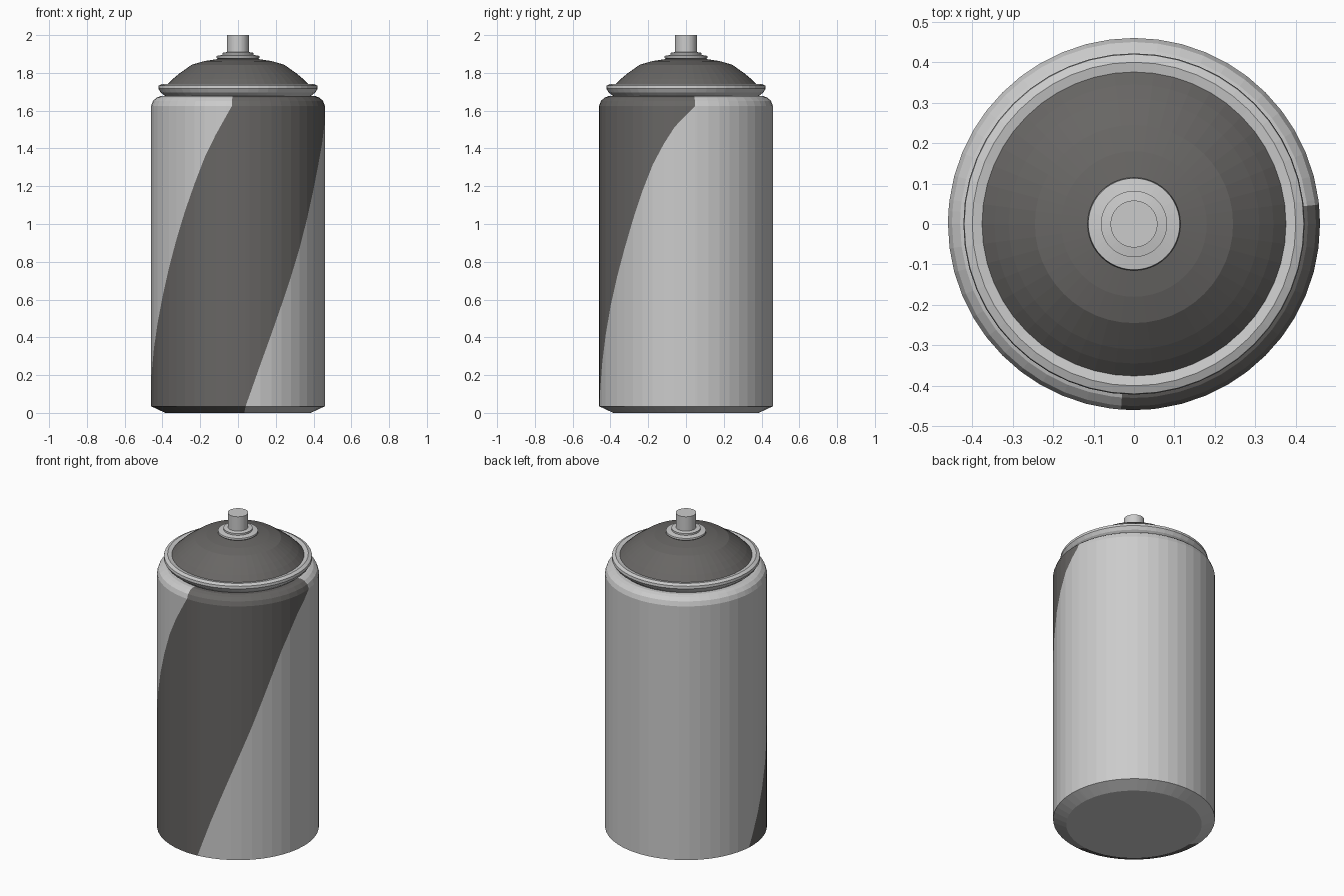
import bpy, bmesh, math

if "Cube" in bpy.data.objects:
    bpy.data.objects.remove(bpy.data.objects["Cube"])

SEG = 48


def material(name, rgb):
    m = bpy.data.materials.new(name)
    m.diffuse_color = (*rgb, 1)
    m.use_nodes = True
    m.node_tree.nodes["Principled BSDF"].inputs["Base Color"].default_value = m.diffuse_color
    return m


LIGHT = material("light grey", (0.60, 0.60, 0.60))
DARK = material("dark grey", (0.138, 0.133, 0.128))


def point(r, deg, z):
    # angle is measured from the front (-y) towards +x
    a = math.radians(deg)
    return (r * math.sin(a), -r * math.cos(a), z)


def finish(bm, name, mats):
    bmesh.ops.remove_doubles(bm, verts=bm.verts, dist=1e-5)
    bmesh.ops.recalc_face_normals(bm, faces=bm.faces)
    me = bpy.data.meshes.new(name)
    bm.to_mesh(me)
    bm.free()
    for m in mats:
        me.materials.append(m)
    ob = bpy.data.objects.new(name, me)
    bpy.context.collection.objects.link(ob)
    return ob


def add_face(bm, pts, mat=0):
    unique = [p for i, p in enumerate(pts) if math.dist(p, pts[i - 1]) > 1e-5]
    if len(unique) > 2:
        bm.faces.new([bm.verts.new(p) for p in unique]).material_index = mat


def lathe(name, profile, mat):
    bm = bmesh.new()
    for (r0, z0), (r1, z1) in zip(profile, profile[1:]):
        for i in range(SEG):
            a, b = 360 * i / SEG, 360 * (i + 1) / SEG
            add_face(bm, [point(r0, a, z0), point(r0, b, z0),
                          point(r1, b, z1), point(r1, a, z1)])
    return finish(bm, name, [mat])


def curve(a, pts):
    # piecewise height of a stripe edge at an angle, clamped at the ends
    if a <= pts[0][0]:
        return pts[0][1]
    for (a0, z0), (a1, z1) in zip(pts, pts[1:]):
        if a <= a1:
            return z0 + (z1 - z0) * (a - a0) / (a1 - a0)
    return pts[-1][1]


# Can body with a spiral stripe cut into the wall
R, Z0, Z1 = 0.46, 0.035, 1.625
LOWER = [(5, Z0), (16, 0.28), (28, 0.53), (46, 0.89), (58, 1.14), (70, 1.36), (83, 1.52), (96, Z1)]
UPPER = [(-94, Z0), (-80, 0.26), (-64, 0.54), (-50, 0.82), (-35, 1.12), (-20, 1.40), (-4, Z1)]
angles = sorted({-180 + 360 * i / SEG for i in range(SEG + 1)} | {-94, -4, 5, 96})
shoulder = [(R, Z1), (0.45, 1.652), (0.43, 1.67), (0.41, 1.677), (0.36, 1.677)]

bm = bmesh.new()
for a, b in zip(angles, angles[1:]):
    mid = (a + b) / 2
    in_low, in_top = int(-94 < mid < 5), int(-4 < mid < 96)
    if -94 < mid < 96:
        levels = [(Z0, Z0), (curve(a, LOWER), curve(b, LOWER)),
                  (curve(a, UPPER), curve(b, UPPER)), (Z1, Z1)]
    else:
        levels = [(Z0, Z0), (Z1, Z1)]
    for k, ((la, lb), (ha, hb)) in enumerate(zip(levels, levels[1:])):
        add_face(bm, [point(R, a, la), point(R, b, lb), point(R, b, hb), point(R, a, ha)],
                 int(k == 1))
    # bottom bevel and base
    add_face(bm, [point(0.385, a, 0), point(0.385, b, 0), point(R, b, Z0), point(R, a, Z0)], in_low)
    add_face(bm, [(0, 0, 0), point(0.385, b, 0), point(0.385, a, 0)])
    # rounded shoulder
    for (r0, z0), (r1, z1) in zip(shoulder, shoulder[1:]):
        add_face(bm, [point(r0, a, z0), point(r0, b, z0), point(r1, b, z1), point(r1, a, z1)], in_top)
finish(bm, "can_body", [LIGHT, DARK])

# Rolled rim above the shoulder
lathe("rim", [(0.365, 1.67), (0.385, 1.677), (0.41, 1.697), (0.422, 1.717), (0.42, 1.733),
              (0.40, 1.742), (0.375, 1.737)], LIGHT)

# Dark dome
lathe("dome", [(0.378, 1.735), (0.345, 1.768), (0.31, 1.797), (0.245, 1.843),
               (0.18, 1.862), (0.11, 1.873), (0, 1.873)], DARK)

# Valve collar, ring and nozzle
lathe("valve_collar", [(0, 1.87), (0.10, 1.87), (0.115, 1.88), (0.113, 1.89), (0.082, 1.895), (0, 1.895)], LIGHT)
lathe("valve_ring", [(0.082, 1.89), (0.082, 1.906), (0.058, 1.91), (0, 1.91)], LIGHT)
lathe("nozzle", [(0.058, 1.90), (0.058, 2.0), (0, 2.0)], LIGHT)
